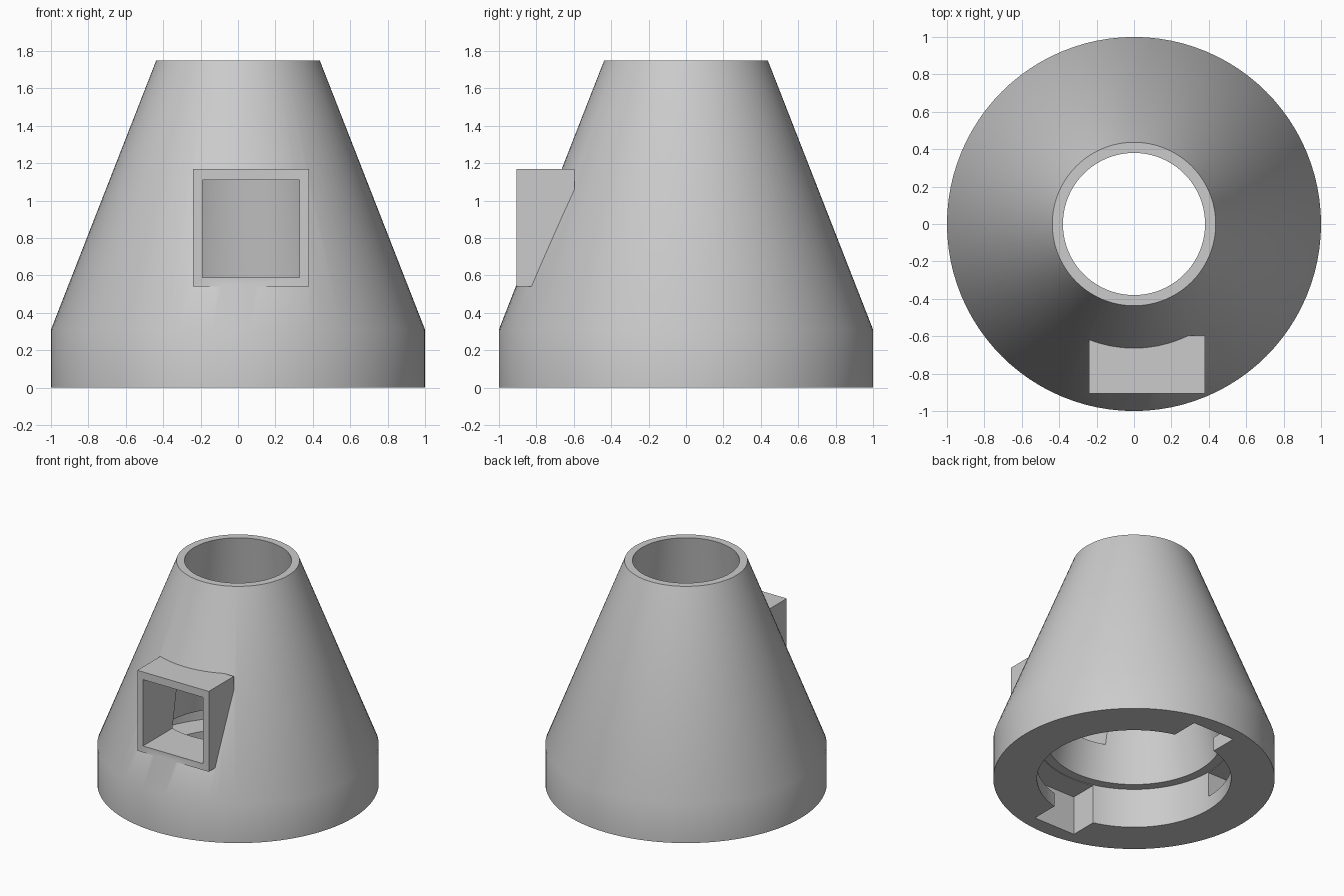
import bpy, bmesh
from math import pi, radians
from mathutils import Matrix

if "Cube" in bpy.data.objects:
    bpy.data.objects.remove(bpy.data.objects["Cube"], do_unlink=True)

grey = bpy.data.materials.new("light_grey")
grey.use_nodes = True
colour = (0.6, 0.6, 0.6, 1)
grey.diffuse_color = colour
grey.node_tree.nodes["Principled BSDF"].inputs["Base Color"].default_value = colour


def make_object(name, bm):
    bmesh.ops.recalc_face_normals(bm, faces=bm.faces)
    mesh = bpy.data.meshes.new(name)
    bm.to_mesh(mesh)
    bm.free()
    obj = bpy.data.objects.new(name, mesh)
    bpy.context.collection.objects.link(obj)
    mesh.materials.append(grey)
    return obj


def lathe(name, profile, start=0, sweep=2 * pi, steps=96):
    """Sweep a closed (radius, z) outline about the z axis."""
    bm = bmesh.new()
    face = bm.faces.new([bm.verts.new((r, 0, z)) for r, z in profile])
    bmesh.ops.rotate(bm, verts=bm.verts, matrix=Matrix.Rotation(start, 3, "Z"))
    full = sweep > 6
    geom = list(face.edges) if full else [face] + list(face.edges) + list(face.verts)
    if full:
        bm.faces.remove(face)
        geom = list(bm.verts) + list(bm.edges)
    bmesh.ops.spin(bm, geom=geom, axis=(0, 0, 1), cent=(0, 0, 0),
                   angle=sweep, steps=steps, use_merge=full)
    bmesh.ops.remove_doubles(bm, verts=bm.verts, dist=0.0001)
    return make_object(name, bm)


def box(name, low, high):
    bm = bmesh.new()
    bmesh.ops.create_cube(bm, size=1)
    for v in bm.verts:
        v.co = [h if c > 0 else l for c, l, h in zip(v.co, low, high)]
    return make_object(name, bm)


def combine(target, tool, operation):
    """Apply a boolean, then discard the tool."""
    tool.hide_render = True
    mod = target.modifiers.new(tool.name, "BOOLEAN")
    mod.operation, mod.solver, mod.object = operation, "EXACT", tool
    bpy.ops.object.select_all(action="DESELECT")
    bpy.context.view_layer.objects.active = target
    target.select_set(True)
    bpy.ops.object.modifier_apply(modifier=mod.name)
    bpy.data.objects.remove(tool, do_unlink=True)


# Hollow cone with a thick foot and a wider socket underneath
body = lathe("cone_housing", [(1, 0), (1, 0.31), (0.437, 1.75), (0.38, 1.75),
                              (0.62, 0.31), (0.69, 0.31), (0.69, 0)])

# Square duct through the front
combine(body, box("duct_block", (-0.24, -0.905, 0.54), (0.38, -0.595, 1.17)), "UNION")

# Remove what the block leaves inside the bore, then open the duct
combine(body, box("duct_opening", (-0.19, -1.2, 0.59), (0.33, -0.2, 1.11)), "DIFFERENCE")

# Twist-lock slots: an entry notch and a quarter-turn groove on each side
ceiling = 0.305
for side in (-1, 1):
    near, far = sorted((side * 0.6, side * 0.88))
    combine(body, box("entry_notch", (-0.18, near, -0.1), (0.18, far, ceiling)), "DIFFERENCE")
    groove = lathe("lock_groove", [(0.66, 0.11), (0.88, 0.11), (0.88, ceiling), (0.66, ceiling)],
                   start=side * pi / 2, sweep=pi / 2, steps=24)
    combine(body, groove, "DIFFERENCE")

bpy.ops.object.shade_smooth_by_angle(angle=radians(30))
